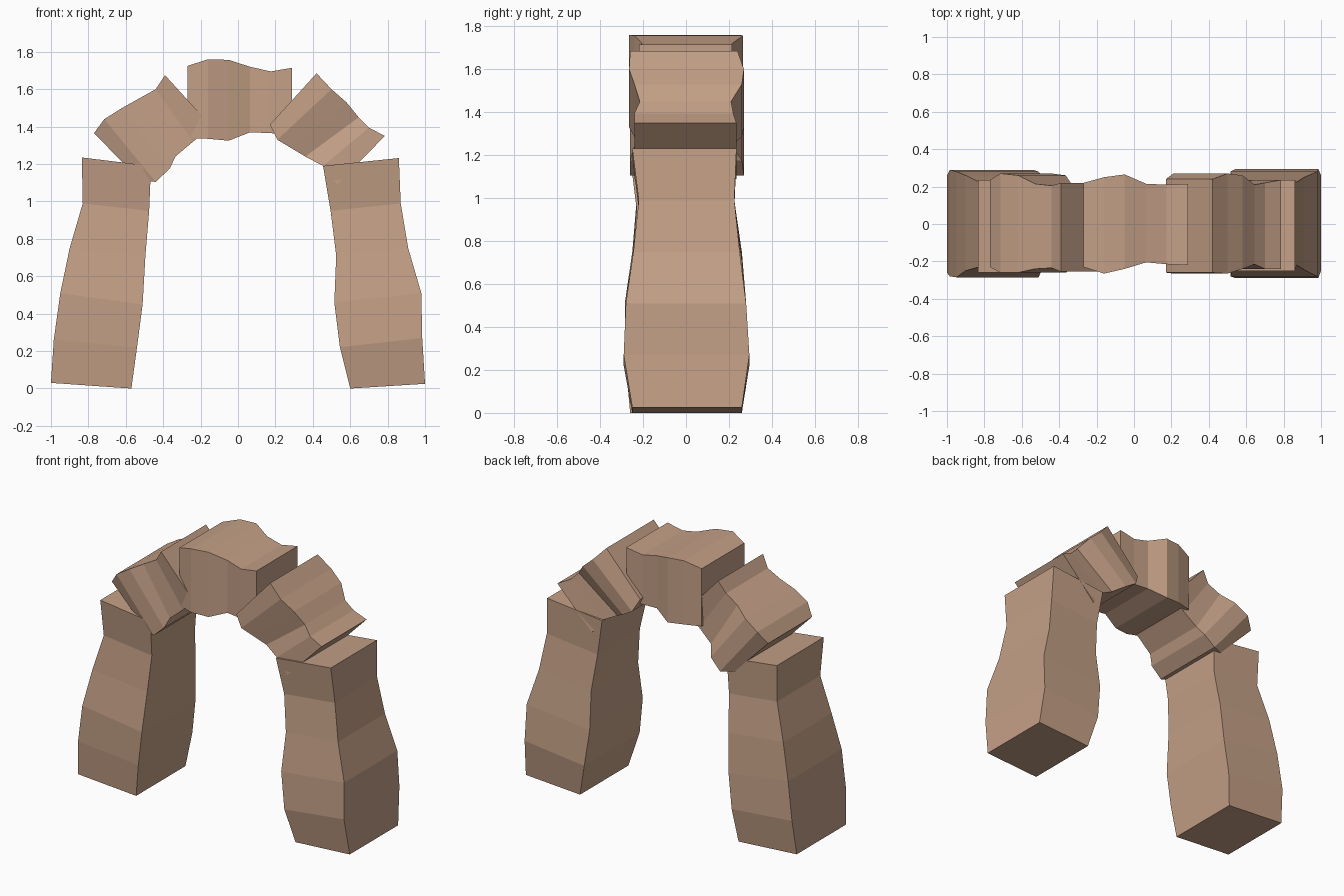
import bpy, bmesh

stone = bpy.data.materials.new("tan_stone")
stone.diffuse_color = (0.55, 0.35, 0.24, 1)


def block(name, side_a, side_b, front, back):
    """Loft a rough stone through rectangular sections running from side_a to side_b."""
    bm = bmesh.new()
    rings = []
    for (ax, az), (bx, bz), f, k in zip(side_a, side_b, front, back):
        corners = [(ax, f, az), (bx, f, bz), (bx, k, bz), (ax, k, az)]
        rings.append([bm.verts.new(c) for c in corners])
    for r, s in zip(rings, rings[1:]):
        for i in range(4):
            j = (i + 1) % 4
            bm.faces.new((r[i], r[j], s[j], s[i]))
    bm.faces.new(rings[0])
    bm.faces.new(rings[-1])
    bmesh.ops.recalc_face_normals(bm, faces=bm.faces[:])
    mesh = bpy.data.meshes.new(name)
    bm.to_mesh(mesh)
    bm.free()
    mesh.materials.append(stone)
    obj = bpy.data.objects.new(name, mesh)
    bpy.context.collection.objects.link(obj)


# Upright pillars
block("left_pillar",
      [(-1, .03), (-.985, .26), (-.95, .51), (-.90, .75), (-.83, .99), (-.835, 1.235)],
      [(-.57, 0), (-.54, .22), (-.51, .45), (-.495, .71), (-.475, .95), (-.465, 1.19)],
      [-.26, -.28, -.285, -.25, -.23, -.26],
      [.26, .29, .28, .26, .225, .235])
block("right_pillar",
      [(.6, 0), (.545, .22), (.515, .46), (.525, .71), (.495, .95), (.455, 1.19)],
      [(1, .025), (.985, .27), (.98, .51), (.91, .75), (.87, .99), (.86, 1.232)],
      [-.25, -.29, -.28, -.245, -.22, -.25],
      [.26, .295, .28, .25, .225, .235])

# Angled shoulder stones
block("left_shoulder",
      [(-.77, 1.365), (-.715, 1.44), (-.62, 1.5), (-.53, 1.55), (-.44, 1.6), (-.39, 1.675)],
      [(-.52, 1.11), (-.44, 1.105), (-.365, 1.175), (-.335, 1.24), (-.24, 1.32), (-.14, 1.40)],
      [-.23, -.26, -.26, -.24, -.235, -.255],
      [.235, .27, .26, .215, .205, .22])
block("right_shoulder",
      [(.17, 1.41), (.21, 1.33), (.285, 1.285), (.36, 1.24), (.455, 1.19), (.53, 1.09)],
      [(.42, 1.685), (.50, 1.60), (.58, 1.53), (.645, 1.45), (.70, 1.395), (.785, 1.35)],
      [-.26, -.265, -.24, -.215, -.24, -.24],
      [.24, .27, .26, .21, .22, .235])

# Top keystone
block("keystone",
      [(-.27, 1.34), (-.16, 1.335), (-.05, 1.325), (.065, 1.37), (.175, 1.365), (.29, 1.36)],
      [(-.27, 1.725), (-.16, 1.76), (-.05, 1.757), (.065, 1.72), (.175, 1.695), (.29, 1.715)],
      [-.23, -.265, -.24, -.205, -.215, -.22],
      [.22, .25, .265, .215, .21, .215])
